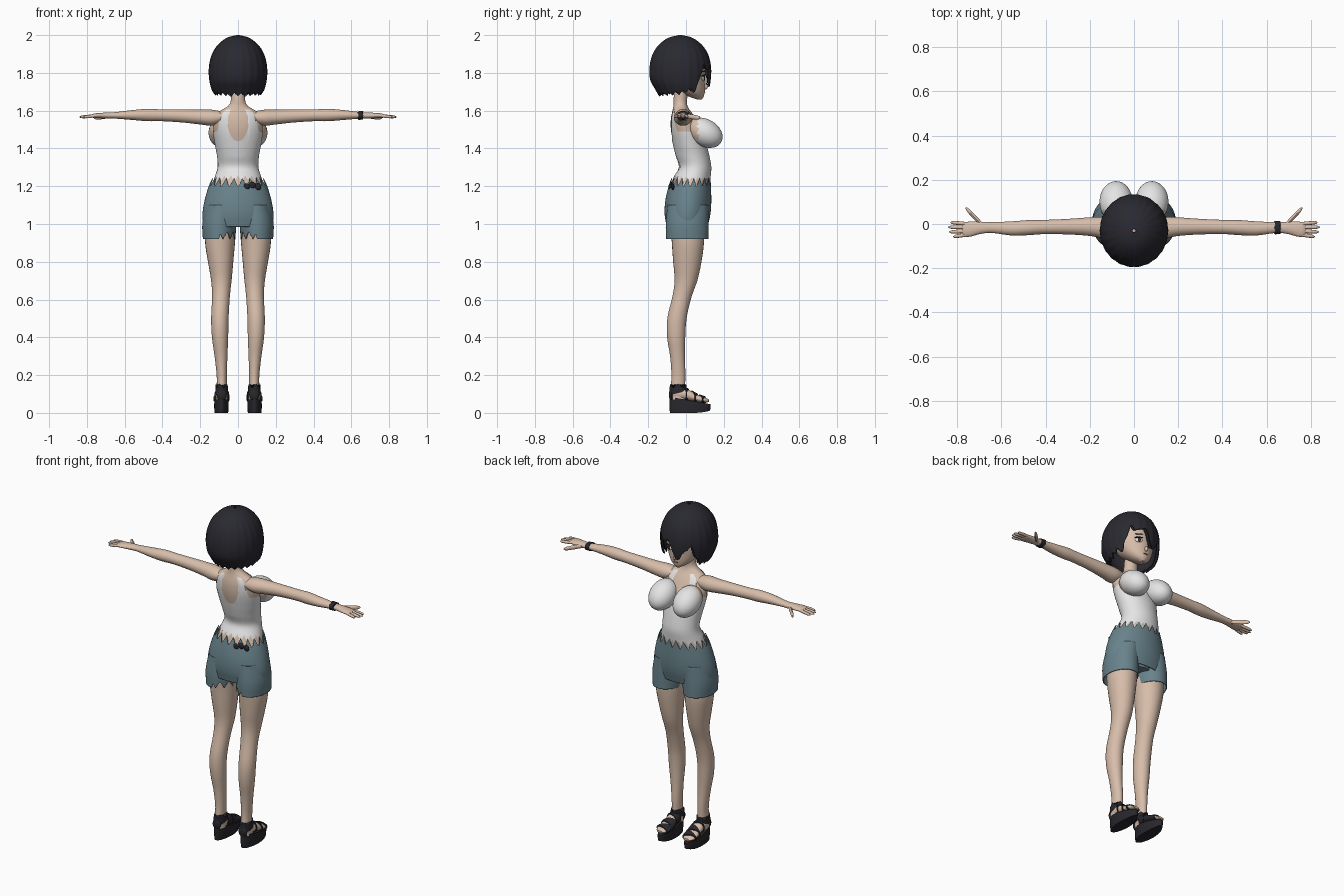
import bpy
import bmesh
from math import sin, cos, pi, radians, degrees, atan2
from mathutils import Matrix, Vector

cube = bpy.data.objects.get("Cube")
if cube:
    bpy.data.objects.remove(cube, do_unlink=True)

parts = []


def material(name, r, g, b):
    m = bpy.data.materials.new(name)
    m.use_nodes = True
    m.diffuse_color = (r, g, b, 1)
    node = m.node_tree.nodes["Principled BSDF"]
    node.inputs["Base Color"].default_value = (r, g, b, 1)
    node.inputs["Roughness"].default_value = 0.8
    return m


skin = material("skin", .68, .51, .40)
white = material("white cloth", .78, .78, .78)
denim = material("blue grey denim", .14, .225, .26)
black_hair = material("black hair", .022, .022, .03)
leather = material("black leather", .02, .02, .026)
iris_col = material("dark red brown", .06, .02, .02)
lip_col = material("lip", .42, .18, .15)


def finish(name, bm, mats, mirror=False, thick=0):
    me = bpy.data.meshes.new(name)
    bm.to_mesh(me)
    bm.free()
    ob = bpy.data.objects.new(name, me)
    bpy.context.collection.objects.link(ob)
    for m in mats:
        me.materials.append(m)
    if thick:
        mod = ob.modifiers.new("thickness", "SOLIDIFY")
        mod.thickness = thick
    if mirror:
        ob.modifiers.new("mirror", "MIRROR")
    parts.append(ob)
    return ob


def sample(table, s):
    """Smooth interpolation of (position, centre 1, centre 2, radius 1, radius 2)."""
    s = min(max(s, table[0][0]), table[-1][0])
    i = 0
    while i < len(table) - 2 and s > table[i + 1][0]:
        i += 1

    def slope(j, k):
        a, b = table[max(j - 1, 0)], table[min(j + 1, len(table) - 1)]
        return (b[k] - a[k]) / (b[0] - a[0])

    p, q = table[i], table[i + 1]
    h = q[0] - p[0]
    t = (s - p[0]) / h
    return [(2*t**3 - 3*t*t + 1) * p[k] + (t**3 - 2*t*t + t) * h * slope(i, k)
            + (3*t*t - 2*t**3) * q[k] + (t**3 - t*t) * h * slope(i + 1, k)
            for k in range(1, 5)]


def shell(name, table, mat, axis=2, lo=None, hi=None, cols=24, rows=20, grow=0,
          cap=True, mirror=False, thick=0, ripple=None):
    """Loft of elliptical rings; lo and hi give the edge for each angle."""
    lo = lo or (lambda a: table[0][0])
    hi = hi or (lambda a: table[-1][0])
    bm = bmesh.new()
    grid = []
    for r in range(rows + 1):
        t = (1 - cos(pi * r / rows)) / 2
        ring = []
        for c in range(cols):
            a = 2 * pi * c / cols
            s = lo(a) + (hi(a) - lo(a)) * t
            c1, c2, r1, r2 = sample(table, s)
            k = 1 + (ripple(a) if ripple else 0)
            p = [c1 + (max(r1, .002) + grow) * k * cos(a),
                 c2 + (max(r2, .002) + grow) * k * sin(a)]
            p.insert(axis, s)
            ring.append(bm.verts.new(p))
        grid.append(ring)
    for r in range(rows):
        for c in range(cols):
            d = (c + 1) % cols
            bm.faces.new((grid[r][c], grid[r][d], grid[r + 1][d], grid[r + 1][c]))
    if cap:
        bm.faces.new(grid[0][::-1])
        bm.faces.new(grid[-1])
    if axis == 1:
        bmesh.ops.reverse_faces(bm, faces=bm.faces[:])
    return finish(name, bm, [mat], mirror, thick)


def blob(name, mat, loc, scale, rot=(0, 0, 0), mirror=False, segs=20, extra=None, rule=None):
    bm = bmesh.new()
    bmesh.ops.create_uvsphere(bm, u_segments=segs, v_segments=segs * 2 // 3, radius=1)
    m = Matrix.Translation(loc)
    for i, ax in enumerate("XYZ"):
        m = m @ Matrix.Rotation(radians(rot[i]), 4, ax)
    bm.transform(m @ Matrix.Diagonal((*scale, 1)))
    if rule:
        for f in bm.faces:
            f.material_index = int(rule(f.calc_center_median()))
    return finish(name, bm, [mat] + ([extra] if extra else []), mirror)


def teeth(a, n):
    return abs((a * n / (2 * pi)) % 1 * 2 - 1)


def flat(v):
    return lambda a: v


# Torso and neck
torso = [(1.0, 0, .01, .14, .09), (1.15, 0, .015, .15, .10), (1.24, 0, .03, .122, .095),
         (1.30, 0, .048, .104, .082), (1.36, 0, .035, .107, .085), (1.42, 0, .02, .118, .085),
         (1.50, 0, 0, .13, .08), (1.56, 0, -.015, .13, .065), (1.59, 0, -.022, .112, .052),
         (1.61, 0, -.027, .075, .042), (1.63, 0, -.03, .046, .036), (1.66, 0, -.03, .038, .036),
         (1.74, 0, -.02, .038, .036)]
shell("torso", torso, skin, cols=48, rows=50)


# Torn tank top with scooped neckline, shoulder straps and arm openings
def neckline(a):
    c, front = abs(cos(a)), sin(a) > 0
    if c < .42:
        return (1.485 if front else 1.44) + (c / .42) ** 3 * .08
    if c < .70:
        return 1.606
    return 1.49 + .08 * max(0, (.85 - c) / .15) ** 2


shell("tank_top", torso, white, lo=lambda a: 1.215 + .035 * teeth(a, 20) - .008 * sin(a),
      hi=neckline, cols=160, rows=36, grow=.004, cap=False)
blob("bust", white, (.081, .1, 1.483), (.075, .1, .072), (-30, 0, 0), True, 32, skin,
     lambda p: p.y < .062 and p.z > 1.45)

# Torn shorts
hips = [(.985, 0, .006, .183, .108), (1.05, 0, .008, .188, .121), (1.12, 0, .012, .178, .122),
        (1.20, 0, .02, .155, .112), (1.25, 0, .027, .134, .103)]
shell("shorts_hips", hips, denim, hi=lambda a: 1.195 + .05 * teeth(a + .15, 20),
      cols=120, rows=16, cap=False, thick=.004)
cuffs = [(.92, .101, .007, .085, .112), (1.0, .099, .006, .09, .113), (1.1, .09, .01, .08, .108)]
shell("shorts_legs", cuffs, denim, cols=72, rows=10, cap=False, mirror=True, thick=.004,
      lo=lambda a: .92 + (.04 * teeth(a, 12) if pi < a < pi * 1.5 else 0))
shell("shorts_crotch", [(.985, 0, .01, .07, .085), (1.08, 0, .01, .13, .1)], denim, rows=4)
for i in range(3):
    blob("belt_tag", leather, (.045 + .03 * i, -.085 + .008 * i, 1.197 + .008 * (i % 2)),
         (.019, .008, .018), (0, 30 * i - 30, 0), segs=8)

# Legs
leg = [(.07, .086, -.04, .03, .045), (.14, .086, -.042, .027, .038), (.2, .086, -.04, .027, .037),
       (.3, .09, -.045, .034, .039), (.4, .095, -.052, .043, .048), (.5, .096, -.048, .046, .051),
       (.62, .09, -.02, .047, .051), (.7, .088, 0, .054, .06), (.8, .092, .007, .067, .075),
       (.9, .095, .01, .079, .085), (1.02, .09, .006, .083, .09)]
shell("legs", leg, skin, cols=28, rows=40, mirror=True)

# Feet and platform sandals
foot = [(-.087, .086, .1, .012, .015), (-.06, .086, .1, .029, .03), (0, .086, .098, .033, .03),
        (.06, .087, .077, .037, .02), (.1, .088, .068, .035, .014), (.122, .088, .064, .02, .006)]
shell("feet", foot, skin, axis=1, mirror=True)
sole = [(0, .088, .02, .036, .105), (.03, .088, .021, .038, .109), (.1, .087, .02, .037, .108)]
shell("sandal_soles", sole, leather, mirror=True, cols=32, rows=8,
      lo=lambda a: .012 * max(0, sin(a)) ** 3, hi=lambda a: .066 - .02 * sin(a))
for start, end in ((.075, .1), (.035, .06), (-.01, .012)):
    shell("sandal_strap", foot, leather, axis=1, mirror=True, grow=.006, rows=4, cols=32,
          lo=lambda a: start + .012 * cos(a), hi=lambda a: end - .008 * cos(a))
shell("ankle_straps", leg, leather, mirror=True, grow=.006, cols=40, rows=5,
      lo=lambda a: .105 + .012 * sin(a), hi=lambda a: .132 + .024 * teeth(a, 5))
blob("heel_straps", leather, (.086, -.078, .095), (.027, .013, .032), mirror=True, segs=12)

# Arms and palms
arm = [(.09, -.02, 1.565, .043, .032), (.14, -.016, 1.563, .048, .042), (.2, -.012, 1.566, .042, .039),
       (.3, -.012, 1.572, .035, .034), (.42, -.014, 1.576, .032, .031), (.47, -.016, 1.577, .034, .033),
       (.55, -.02, 1.577, .032, .027), (.65, -.016, 1.575, .024, .017), (.70, -.018, 1.574, .028, .016),
       (.74, -.023, 1.574, .034, .013), (.765, -.025, 1.573, .032, .011), (.775, -.025, 1.573, .024, .006)]
shell("arms", arm, skin, axis=0, rows=40, mirror=True)


# Fingers and thumbs
def finger(name, a, b, r):
    a, b = Vector(a), Vector(b)
    table = []
    for t, k in ((0, .9), (.5, 1), (.88, .8), (1, .15)):
        p = a.lerp(b, t)
        table.append((p.x, p.y, p.z, r * k, r * k))
    shell(name, table, skin, axis=0, cols=12, rows=10, mirror=True)


for i, length in enumerate((.068, .078, .074, .056)):
    y = .001 - .0165 * i
    finger("finger", (.755, y, 1.573), (.762 + length, y + .006 - .005 * i, 1.566), .0085)
finger("thumb", (.685, -.005, 1.572), (.762, .073, 1.562), .0125)
shell("wrist_band", arm, leather, axis=0, grow=.006, rows=5,
      lo=lambda a: .633 + .006 * teeth(a, 6), hi=lambda a: .664 - .006 * teeth(a, 5))

# Head and face
head = [(1.66, 0, .07, .012, .014), (1.675, 0, .054, .04, .04), (1.70, 0, .035, .068, .064),
        (1.74, 0, .01, .093, .092), (1.79, 0, 0, .108, .103), (1.85, 0, -.01, .112, .11),
        (1.92, 0, -.02, .09, .095), (1.96, 0, -.02, .04, .045)]
shell("head", head, skin, cols=40, rows=32)
blob("nose", skin, (0, .102, 1.727), (.009, .014, .015), (20, 0, 0), segs=12)
blob("mouth", lip_col, (0, .098, 1.698), (.016, .005, .003), segs=12)
blob("eye_whites", white, (.044, .092, 1.772), (.021, .006, .014), (0, 0, -22), True)
blob("irises", iris_col, (.043, .095, 1.772), (.010, .006, .0135), (0, 0, -22), True)
blob("upper_lashes", leather, (.046, .094, 1.786), (.025, .006, .004), (0, 8, -24), True, 12)
blob("eyebrows", black_hair, (.044, .094, 1.808), (.024, .005, .003), (0, 5, -22), True, 12)
blob("ears", skin, (.108, -.01, 1.765), (.01, .02, .03), mirror=True, segs=12)

# Bobbed hair: hem height by angle from the face, positive towards +x
hem = [(-180, 1.675), (-100, 1.68), (-66, 1.685), (-54, 1.72), (-42, 1.80), (-33, 1.79),
       (-20, 1.745), (-9, 1.705), (2, 1.79), (14, 1.83), (26, 1.80), (40, 1.83), (50, 1.77),
       (60, 1.69), (75, 1.70), (100, 1.68), (180, 1.675)]


def hair_hem(a):
    d = degrees(atan2(cos(a), sin(a)))
    for (p, zp), (q, zq) in zip(hem, hem[1:]):
        if p <= d <= q:
            return zp + (zq - zp) * (d - p) / (q - p) + .02 * teeth(a, 22)


hair = [(1.67, 0, -.015, .115, .125), (1.71, 0, -.02, .138, .142), (1.76, 0, -.029, .151, .16),
        (1.82, 0, -.03, .154, .164), (1.88, 0, -.03, .144, .154), (1.93, 0, -.03, .121, .13),
        (1.97, 0, -.03, .083, .09), (1.99, 0, -.03, .049, .052), (2.0, 0, -.03, .008, .008)]
shell("hair", hair, black_hair, lo=hair_hem, cols=176, rows=36, cap=False, thick=.005,
      ripple=lambda a: .014 * teeth(a, 22) - .008)
shell("hair_underlayer", hair, black_hair, cols=120, rows=24, cap=False, grow=-.014, thick=.004,
      lo=lambda a: max(hair_hem(a + .07) + .006, 1.682), hi=flat(1.985))

# Smooth shading with crisp edges
bpy.ops.object.select_all(action="DESELECT")
for ob in parts:
    ob.select_set(True)
bpy.context.view_layer.objects.active = parts[0]
bpy.ops.object.shade_smooth_by_angle(angle=radians(40))
